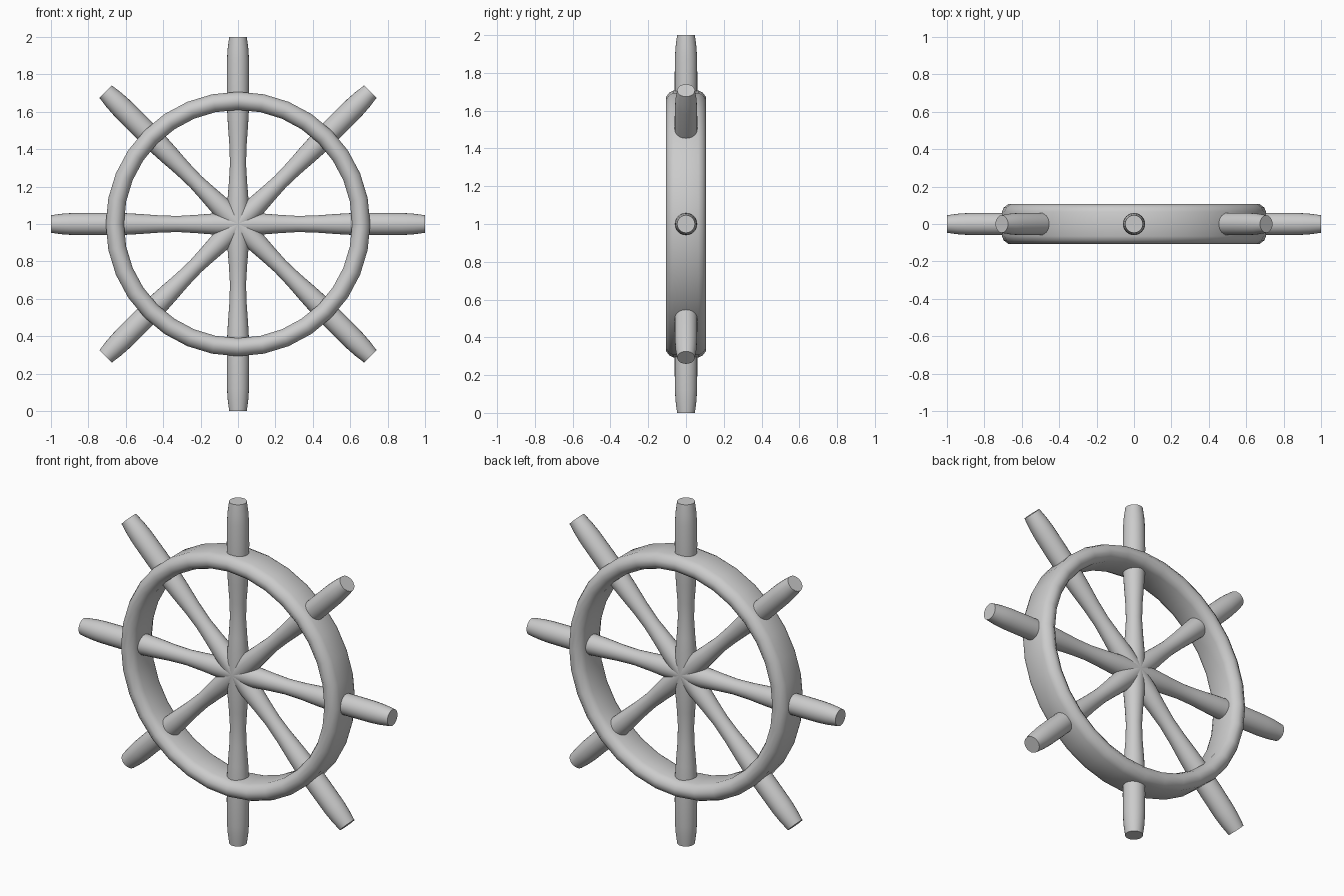
import bpy, math

if "Cube" in bpy.data.objects:
    bpy.data.objects.remove(bpy.data.objects["Cube"])

CENTRE = (0, 0, 1)


def lathe(name, profile, segments, closed):
    """Revolve (radius, height) points about local z."""
    n = len(profile)
    verts, faces = [], []
    for i in range(segments):
        a = 2 * math.pi * i / segments
        verts += [(r * math.cos(a), r * math.sin(a), h) for r, h in profile]
    for i in range(segments):
        k = (i + 1) % segments
        for j in range(n if closed else n - 1):
            m = (j + 1) % n
            faces.append((i * n + j, k * n + j, k * n + m, i * n + m))
    if not closed:  # flat end caps
        faces.append([i * n for i in reversed(range(segments))])
        faces.append([i * n + n - 1 for i in range(segments)])
    mesh = bpy.data.meshes.new(name)
    mesh.from_pydata(verts, [], faces)
    obj = bpy.data.objects.new(name, mesh)
    bpy.context.collection.objects.link(obj)
    obj.location = CENTRE
    bpy.context.view_layer.objects.active = obj
    bpy.ops.object.select_all(action='DESELECT')
    obj.select_set(True)
    bpy.ops.object.shade_smooth_by_angle(angle=math.radians(50))
    return obj


# Rim: broad band with rounded edges
half = [(0.61, 0.065), (0.621, 0.088), (0.645, 0.106),
        (0.672, 0.106), (0.696, 0.088), (0.707, 0.065)]
section = [(r, -h) for r, h in reversed(half)] + half
rim = lathe("rim", section, 32, True)
rim.rotation_euler = (math.pi / 2, 0, 0)

# Spokes: waisted shaft running through the rim into a tapered handle
spoke_profile = [(0.058, 0), (0.057, 0.12), (0.049, 0.22), (0.043, 0.32),
                 (0.046, 0.42), (0.054, 0.53), (0.059, 0.62), (0.06, 0.75),
                 (0.059, 0.88), (0.055, 0.94), (0.047, 1.0)]
for i in range(8):
    spoke = lathe("spoke_%d" % (i + 1), spoke_profile, 24, False)
    spoke.rotation_euler = (0, i * math.pi / 4, 0)
